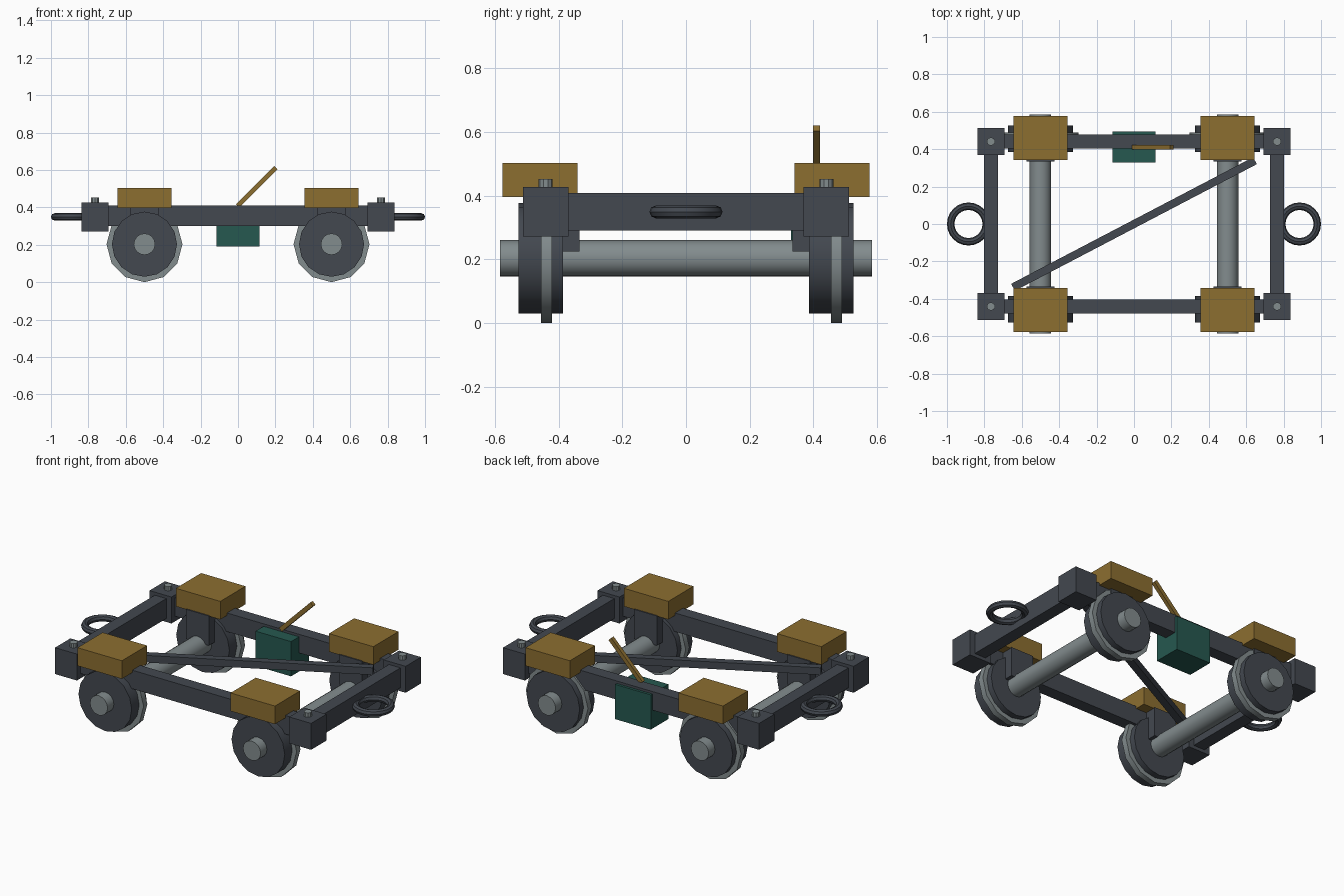
import bpy, math
from math import radians

if "Cube" in bpy.data.objects:
    bpy.data.objects.remove(bpy.data.objects["Cube"])


def material(name, rgb):
    m = bpy.data.materials.new(name)
    m.diffuse_color = (*rgb, 1.0)
    m.use_nodes = True
    m.node_tree.nodes["Principled BSDF"].inputs["Base Color"].default_value = m.diffuse_color
    return m


IRON = material("dark iron", (0.056, 0.065, 0.080))
STEEL = material("grey steel", (0.225, 0.262, 0.270))
WOOD = material("ochre wood", (0.262, 0.156, 0.030))
GREEN = material("dark green", (0.019, 0.098, 0.080))


def finish(name, mat, smooth=False):
    ob = bpy.context.object
    ob.name = name
    ob.data.materials.append(mat)
    if smooth:
        bpy.ops.object.shade_smooth_by_angle(angle=radians(35))
    return ob


def box(name, loc, size, mat, rot=(0, 0, 0)):
    bpy.ops.mesh.primitive_cube_add(size=1, location=loc, rotation=rot)
    bpy.context.object.scale = size
    return finish(name, mat)


def cyl(name, loc, r, depth, sides, mat, along_y=True):
    bpy.ops.mesh.primitive_cylinder_add(
        vertices=sides, radius=r, depth=depth, location=loc,
        rotation=(radians(90) if along_y else 0, 0, 0))
    return finish(name, mat, True)


AXLE_Z = 0.203
SIDES = ((-1, "left"), (1, "right"))
ENDS = ((-1, "front"), (1, "back"))

# Side beams running along x
for sy, n in ENDS:
    box(f"{n}_side_beam", (0, sy * 0.442, 0.355), (1.53, 0.075, 0.11), IRON)

for sx, n in SIDES:
    # End beam, coupling ring and axle
    box(f"{n}_end_beam", (sx * 0.765, 0, 0.35), (0.075, 0.88, 0.118), IRON)
    bpy.ops.mesh.primitive_torus_add(
        location=(sx * 0.885, 0, 0.349), major_radius=0.095, minor_radius=0.02,
        major_segments=24, minor_segments=8)
    finish(f"{n}_coupling_ring", IRON, True)
    cyl(f"{n}_axle", (sx * 0.5, 0, AXLE_Z), 0.0575, 1.17, 16, STEEL)

    for sy, e in ENDS:
        # Corner block with its bolt
        box(f"{n}_{e}_corner_block", (sx * 0.765, sy * 0.441, 0.349),
            (0.143, 0.143, 0.156), IRON)
        cyl(f"{n}_{e}_corner_bolt", (sx * 0.765, sy * 0.441, 0.43),
            0.022, 0.045, 10, STEEL, False)
        # Wheel with flange (all flanges are offset the same way)
        y = sy * 0.456
        cyl(f"{n}_{e}_wheel", (sx * 0.5, y, AXLE_Z), 0.174, 0.14, 16, IRON)
        cyl(f"{n}_{e}_flange", (sx * 0.5, y + 0.017, AXLE_Z), 0.203, 0.035, 12, STEEL)
        # Axle bearing and wooden bolster above it
        box(f"{n}_{e}_axle_bearing", (sx * 0.5, sy * 0.415, 0.3125),
            (0.15, 0.16, 0.175), IRON)
        box(f"{n}_{e}_bolster", (sx * 0.5, sy * 0.459, 0.449),
            (0.29, 0.235, 0.107), WOOD)

# Diagonal brace
box("diagonal_brace", (0, 0, 0.368), (1.46, 0.042, 0.042), IRON,
    (0, 0, math.atan2(0.68, 1.3)))

# Brake box and lever
box("brake_box", (0, 0.412, 0.293), (0.232, 0.165, 0.205), GREEN)
box("brake_lever", (0.1, 0.41, 0.51), (0.29, 0.023, 0.025), WOOD,
    (0, radians(-45), 0))
